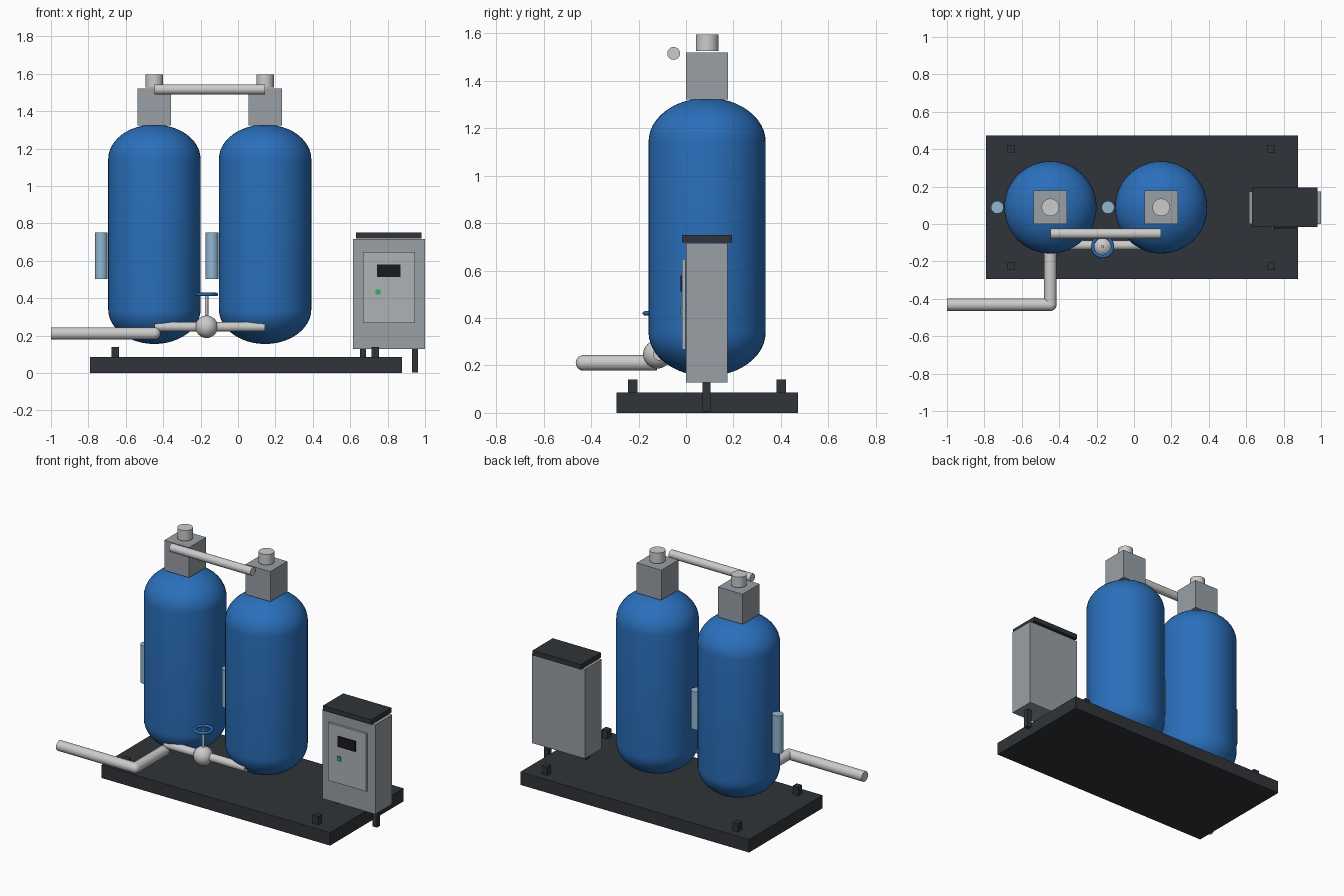
import bpy, bmesh, math
from mathutils import Vector

if "Cube" in bpy.data.objects:
    bpy.data.objects.remove(bpy.data.objects["Cube"])


def mat(name, rgb):
    m = bpy.data.materials.new(name)
    m.diffuse_color = (*rgb, 1)
    m.use_nodes = True
    m.node_tree.nodes["Principled BSDF"].inputs["Base Color"].default_value = m.diffuse_color
    return m


BLUE = mat("blue_paint", (0.023, 0.16, 0.5))
PALE = mat("pale_blue", (0.28, 0.47, 0.65))
DARK = mat("dark_steel", (0.03, 0.034, 0.04))
BLACK = mat("black", (0.01, 0.01, 0.014))
GREEN = mat("green", (0.03, 0.45, 0.12))
STEEL = mat("steel", (0.55, 0.56, 0.58))
GREY = mat("grey_paint", (0.32, 0.35, 0.38))
DOOR = mat("door_grey", (0.42, 0.45, 0.47))


def finish(name, bm, material, smooth=False):
    bmesh.ops.recalc_face_normals(bm, faces=bm.faces)
    me = bpy.data.meshes.new(name)
    bm.to_mesh(me)
    bm.free()
    ob = bpy.data.objects.new(name, me)
    bpy.context.collection.objects.link(ob)
    me.materials.append(material)
    if smooth:
        bpy.ops.object.select_all(action='DESELECT')
        ob.select_set(True)
        bpy.context.view_layer.objects.active = ob
        bpy.ops.object.shade_smooth_by_angle(angle=math.radians(40))
    return ob


def box(name, x, y, z, material):
    """Box from (min, max) ranges."""
    bm = bmesh.new()
    bmesh.ops.create_cube(bm, size=1)
    for v in bm.verts:
        v.co = [(r[0] + r[1]) / 2 + c * (r[1] - r[0]) for r, c in zip((x, y, z), v.co)]
    return finish(name, bm, material)


def rod(name, a, b, r, material, segs=32):
    """Capped cylinder between two points."""
    a, b = Vector(a), Vector(b)
    bm = bmesh.new()
    bmesh.ops.create_cone(bm, cap_ends=True, segments=segs, radius1=r, radius2=r, depth=(b - a).length)
    bm.transform((b - a).to_track_quat('Z', 'Y').to_matrix().to_4x4())
    bmesh.ops.translate(bm, vec=(a + b) / 2, verts=bm.verts)
    return finish(name, bm, material, True)


def ball(name, c, r, material):
    bm = bmesh.new()
    bmesh.ops.create_uvsphere(bm, u_segments=32, v_segments=16, radius=r)
    bmesh.ops.translate(bm, vec=c, verts=bm.verts)
    return finish(name, bm, material, True)


def lathe(name, profile, c, material, segs=48, closed=False):
    """Spin (radius, height) points around a vertical axis at c."""
    bm = bmesh.new()
    vs = [bm.verts.new((r, 0, z)) for r, z in profile]
    pairs = list(zip(vs, vs[1:])) + ([(vs[-1], vs[0])] if closed else [])
    edges = [bm.edges.new(p) for p in pairs]
    bmesh.ops.spin(bm, geom=vs + edges, cent=(0, 0, 0), axis=(0, 0, 1),
                   angle=2 * math.pi, steps=segs)
    bmesh.ops.remove_doubles(bm, verts=bm.verts, dist=1e-5)
    bmesh.ops.translate(bm, vec=c, verts=bm.verts)
    return finish(name, bm, material, True)


# Skid base and its anchor blocks
box("skid_base", (-0.79, 0.876), (-0.293, 0.472), (0, 0.085), DARK)
for i, x in enumerate((-0.655, 0.735)):
    for j, y in enumerate((-0.225, 0.402)):
        box(f"anchor_block_{i}{j}", (x - 0.02, x + 0.02), (y - 0.02, y + 0.02), (0.08, 0.14), DARK)

# Two pressure vessels with domed ends, valve heads, caps and sight tubes
TY, R, DOME, Z0, Z1 = 0.089, 0.247, 0.185, 0.155, 1.328
arc = [math.pi / 2 * k / 12 for k in range(13)]
profile = [(R * math.sin(t), Z0 + DOME - DOME * math.cos(t)) for t in arc]
profile += [(R * math.cos(t), Z1 - DOME + DOME * math.sin(t)) for t in arc]
for side, x in (("left", -0.447), ("right", 0.145)):
    lathe(f"tank_{side}", profile, (x, TY, 0), BLUE)
    box(f"valve_head_{side}", (x - 0.09, x + 0.09), (TY - 0.089, TY + 0.089), (1.322, 1.52), GREY)
    rod(f"head_cap_{side}", (x, TY, 1.527), (x, TY, 1.596), 0.047, STEEL)
    sx = x - 0.284
    rod(f"sight_tube_{side}", (sx, TY, 0.503), (sx, TY, 0.752), 0.034, PALE)

# Upper and lower connecting pipes
rod("top_pipe", (-0.447, -0.052, 1.516), (0.145, -0.052, 1.516), 0.027, STEEL)
rod("lower_pipe", (-0.447, -0.114, 0.247), (0.145, -0.114, 0.247), 0.026, STEEL)

# Valve with handwheel
VX, VY = -0.168, -0.121
ball("valve_body", (VX, VY, 0.247), 0.06, STEEL)
rod("valve_stem", (VX, VY, 0.25), (VX, VY, 0.42), 0.009, STEEL, 16)
ring = [(0.053 + 0.009 * math.cos(2 * math.pi * k / 12), 0.009 * math.sin(2 * math.pi * k / 12))
        for k in range(12)]
lathe("handwheel", ring, (VX, VY, 0.42), BLUE, 40, True)

# Inlet pipe with elbow
elbow = (-0.447, -0.432, 0.211)
rod("inlet_pipe_run", (-1.0, -0.432, 0.211), elbow, 0.033, STEEL)
ball("inlet_elbow", elbow, 0.033, STEEL)
rod("inlet_pipe_branch", elbow, (-0.447, -0.122, 0.211), 0.033, STEEL)

# Control cabinet
box("cabinet", (0.614, 1.0), (0.0, 0.174), (0.128, 0.716), GREY)
box("cabinet_lid", (0.63, 0.982), (-0.016, 0.194), (0.718, 0.75), DARK)
box("cabinet_door", (0.667, 0.945), (-0.016, -0.002), (0.268, 0.648), DOOR)
box("display", (0.743, 0.87), (-0.024, -0.014), (0.512, 0.58), BLACK)
box("button", (0.736, 0.763), (-0.024, -0.014), (0.42, 0.447), GREEN)
for side, x in (("left", 0.668), ("right", 0.947)):
    box(f"cabinet_leg_{side}", (x - 0.016, x + 0.016), (0.07, 0.103), (0.003, 0.13), DARK)
